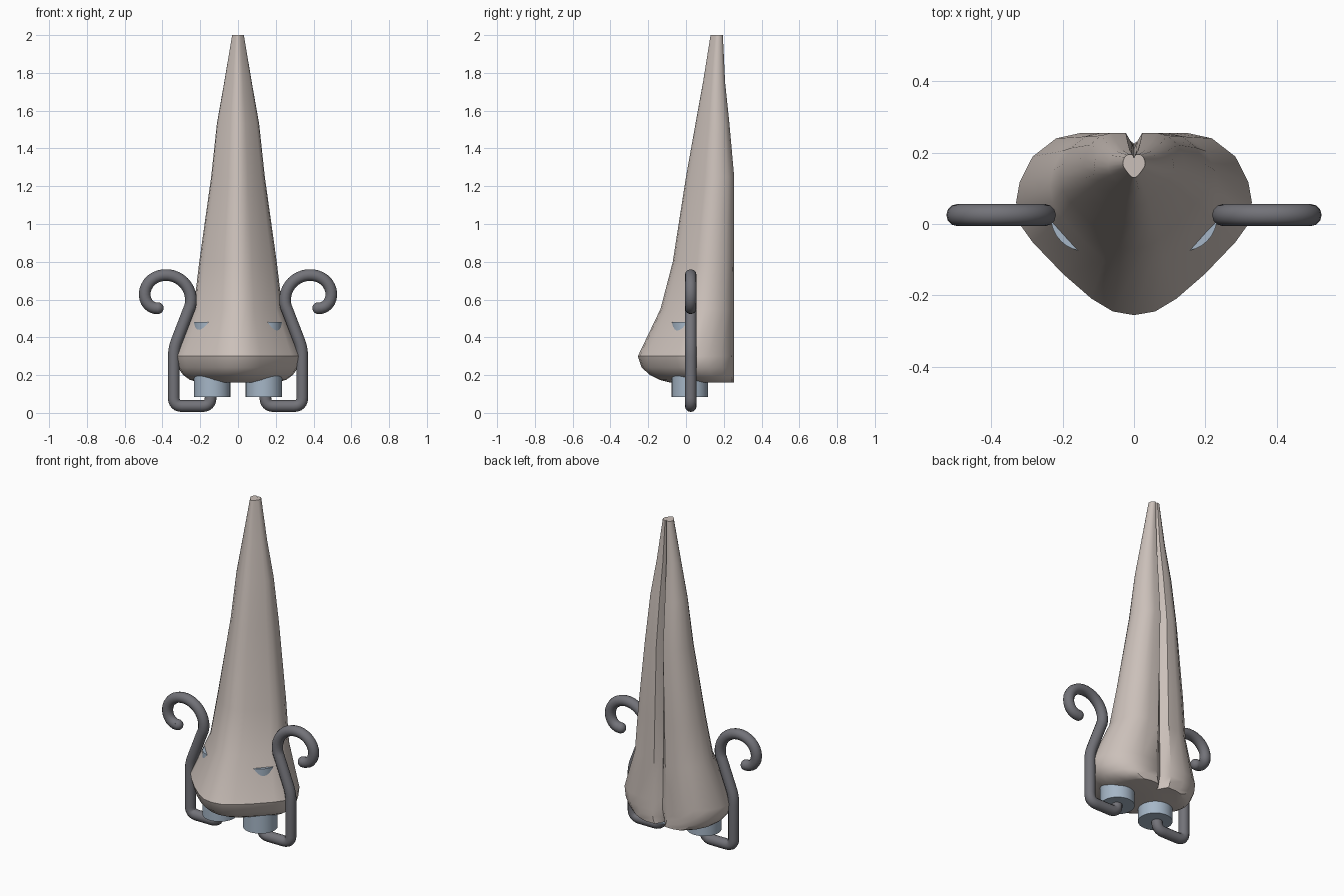
import bpy, bmesh
from math import cos, sin, radians
from mathutils import Vector

if "Cube" in bpy.data.objects:
    bpy.data.objects.remove(bpy.data.objects["Cube"])


def material(name, rgb):
    m = bpy.data.materials.new(name)
    m.diffuse_color = (*rgb, 1)
    m.use_nodes = True
    m.node_tree.nodes["Principled BSDF"].inputs["Base Color"].default_value = m.diffuse_color
    return m


SKIN = material("skin", (0.60, 0.53, 0.49))
BLUE = material("plug_blue", (0.38, 0.47, 0.57))
DARK = material("dark_metal", (0.17, 0.17, 0.19))


def finish(ob, mat, angle=30):
    ob.data.materials.append(mat)
    bpy.ops.object.select_all(action='DESELECT')
    ob.select_set(True)
    bpy.context.view_layer.objects.active = ob
    bpy.ops.object.shade_smooth_by_angle(angle=radians(angle))


# Nose: one half outline (across, front to back), scaled for each level
HALF = [(0, 0), (.18, .02), (.36, .09), (.60, .225), (.86, .40), (.97, .50),
        (1, .62), (.97, .73), (.86, .87), (.66, .97), (.45, 1), (.16, 1), (.06, .985)]
# z, half width, front y, back y, depth of the groove behind
LEVELS = [(.16, .20, -.08, .255, .06), (.175, .255, -.14, .255, .05),
          (.20, .29, -.19, .255, .04), (.24, .318, -.235, .255, .03),
          (.30, .33, -.255, .255, .03), (.55, .235, -.135, .255, .035),
          (.80, .205, -.07, .255, .04), (1.25, .142, .0, .255, .045),
          (1.53, .112, .05, .23, .04), (1.75, .073, .09, .207, .025),
          (2.0, .031, .13, .195, .01)]
bm = bmesh.new()
rings = []
for z, w, front, back, groove in LEVELS:
    right = [Vector((u * w, front + v * (back - front), z)) for u, v in HALF]
    right[-1].y = back - groove * .55
    left = [Vector((-p.x, p.y, z)) for p in reversed(right[1:])]
    ring = right + [Vector((0, back - groove, z))] + left
    rings.append([bm.verts.new(p) for p in ring])
for a, b in zip(rings, rings[1:]):
    for i in range(len(a)):
        j = (i + 1) % len(a)
        bm.faces.new((a[i], a[j], b[j], b[i]))
bm.faces.new(rings[0][::-1])
bm.faces.new(rings[-1])
bmesh.ops.recalc_face_normals(bm, faces=bm.faces)
mesh = bpy.data.meshes.new("nose")
bm.to_mesh(mesh)
bm.free()
nose = bpy.data.objects.new("nose", mesh)
bpy.context.collection.objects.link(nose)
finish(nose, SKIN)


def rounded(points, r):
    """Path through the points with its inner corners rounded."""
    pts = [Vector(p) for p in points]
    out = [pts[0]]
    for a, b, c in zip(pts, pts[1:], pts[2:]):
        p = b + (a - b).normalized() * r
        q = b + (c - b).normalized() * r
        for k in range(7):
            t = k / 6
            out.append(p * (1 - t) ** 2 + b * 2 * t * (1 - t) + q * t * t)
    return out + [pts[-1]]


# Hook path in the xz plane: out of the plug, around the nostril, into a curl
path = rounded([(.145, .12), (.145, .036), (.34, .036), (.34, .34), (.258, .553)], .045)
for deg in range(195, -46, -10):
    t = max(0, (90 - deg) / 135)
    r = .133 - .073 * t ** 2.5
    path.append(Vector((.382 + r * cos(radians(deg)), .597 + r * sin(radians(deg)))))

for side, s in (("right", 1), ("left", -1)):
    # Plug in the nostril
    bpy.ops.mesh.primitive_cylinder_add(vertices=32, radius=.096, depth=.395,
                                        location=(s * .137, .02, .2825))
    plug = bpy.context.object
    plug.name = "nostril_plug_" + side
    finish(plug, BLUE)

    # Bent hook
    curve = bpy.data.curves.new("hook_" + side, 'CURVE')
    curve.dimensions = '3D'
    curve.bevel_depth = .031
    curve.bevel_resolution = 4
    curve.use_fill_caps = True
    spline = curve.splines.new('POLY')
    spline.points.add(len(path) - 1)
    for p, q in zip(spline.points, path):
        p.co = (s * q.x, .025, q.y, 1)
    hook = bpy.data.objects.new("hook_" + side, curve)
    bpy.context.collection.objects.link(hook)
    bpy.ops.object.select_all(action='DESELECT')
    hook.select_set(True)
    bpy.context.view_layer.objects.active = hook
    bpy.ops.object.convert(target='MESH')
    finish(bpy.context.object, DARK, 40)

    # Round end of the hook
    end = path[-1]
    bpy.ops.mesh.primitive_uv_sphere_add(segments=16, ring_count=10, radius=.031,
                                         location=(s * end.x, .025, end.y))
    tip = bpy.context.object
    tip.name = "hook_tip_" + side
    finish(tip, DARK, 60)
